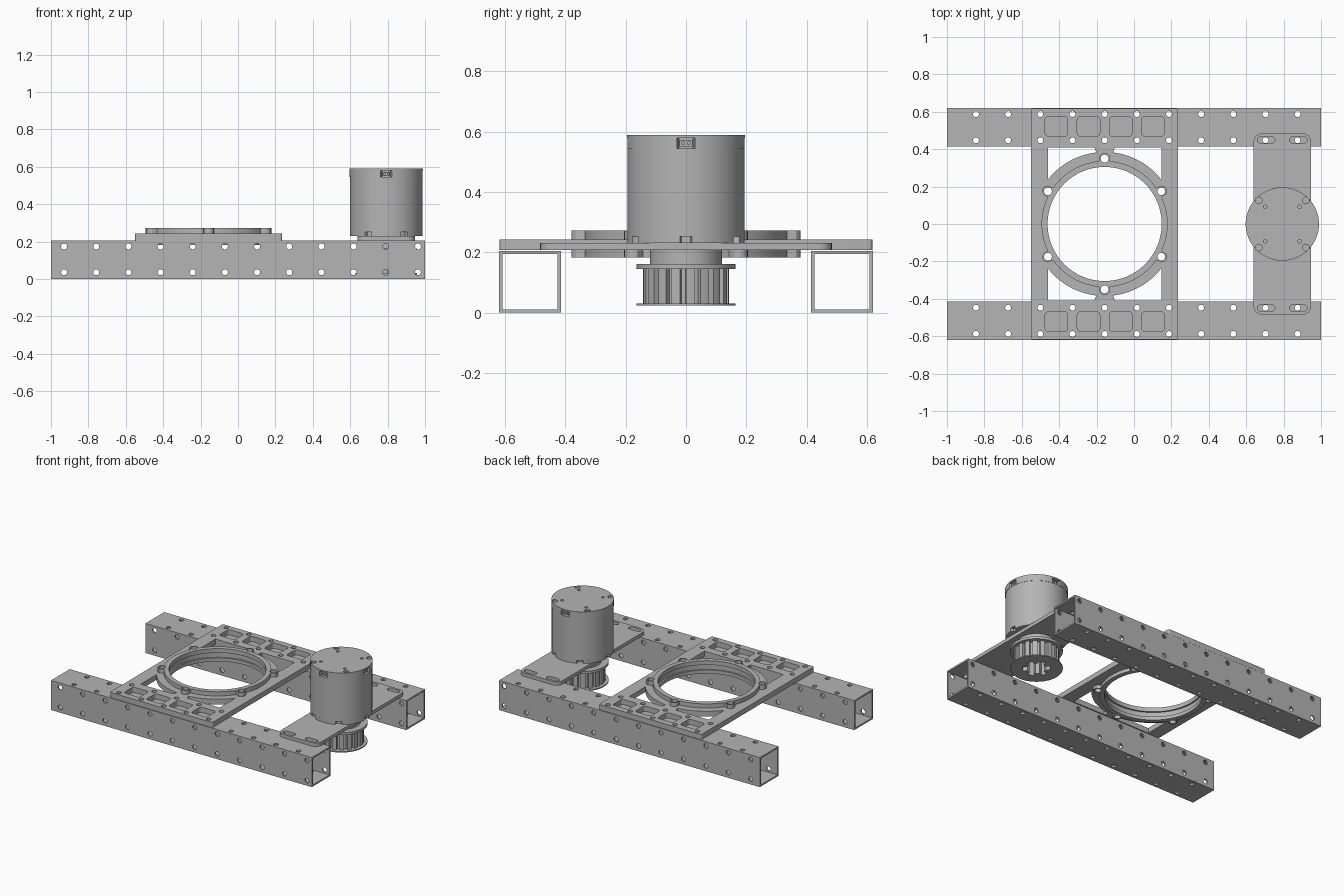
import bpy, bmesh, math
from math import sin, cos, pi, radians

if "Cube" in bpy.data.objects:
    bpy.data.objects.remove(bpy.data.objects["Cube"])

grey = bpy.data.materials.new("machined grey")
grey.use_nodes = True
colour = (0.46, 0.46, 0.46, 1)
grey.diffuse_color = colour
for node in grey.node_tree.nodes:
    if node.type == 'BSDF_PRINCIPLED':
        node.inputs["Base Color"].default_value = colour


# ---- profile helpers: each returns a closed 2D loop ----
def circle(x, y, r, n=24):
    return [(x + r * cos(2 * pi * i / n), y + r * sin(2 * pi * i / n)) for i in range(n)]


def polar(x, y, radius, n=360):
    return [(x + radius(a) * cos(a), y + radius(a) * sin(a))
            for a in (2 * pi * i / n for i in range(n))]


def rect(x, y, w, h):
    return [(x + sx * w / 2, y + sy * h / 2) for sx, sy in ((-1, -1), (1, -1), (1, 1), (-1, 1))]


def rounded(x, y, w, h, r, n=6):
    pts = []
    for k, (sx, sy) in enumerate(((1, 1), (-1, 1), (-1, -1), (1, -1))):
        for i in range(n + 1):
            a = (k + i / n) * pi / 2
            pts.append((x + sx * (w / 2 - r) + r * cos(a), y + sy * (h / 2 - r) + r * sin(a)))
    return pts


def extrude(name, loops, z0, z1, loc=(0, 0, 0), rot=(0, 0, 0)):
    """Extrude an outline (first loop) with holes (other loops) from z0 to z1."""
    curve = bpy.data.curves.new(name, 'CURVE')
    curve.dimensions = '2D'
    curve.fill_mode = 'BOTH'
    curve.extrude = (z1 - z0) / 2
    for loop in loops:
        spline = curve.splines.new('POLY')
        spline.points.add(len(loop) - 1)
        for point, (x, y) in zip(spline.points, loop):
            point.co = (x, y, 0, 1)
        spline.use_cyclic_u = True
    ob = bpy.data.objects.new(name, curve)
    bpy.context.collection.objects.link(ob)
    bpy.ops.object.select_all(action='DESELECT')
    ob.select_set(True)
    bpy.context.view_layer.objects.active = ob
    bpy.ops.object.convert(target='MESH')
    ob = bpy.context.view_layer.objects.active
    bm = bmesh.new()
    bm.from_mesh(ob.data)
    bmesh.ops.remove_doubles(bm, verts=bm.verts, dist=0.00005)
    bmesh.ops.translate(bm, verts=bm.verts, vec=(0, 0, (z0 + z1) / 2))
    bmesh.ops.recalc_face_normals(bm, faces=bm.faces)
    bm.to_mesh(ob.data)
    bm.free()
    ob.data.materials.clear()
    ob.data.materials.append(grey)
    ob.location, ob.rotation_euler = loc, rot
    bpy.ops.object.shade_smooth_by_angle(angle=radians(30))
    return ob


# ---- two square tubes with drilled walls ----
PITCH, WALL, SIZE, HOLE = 0.172, 0.011, 0.205, 0.016
MID = 0.5175
flat_holes = [circle(-0.845 + PITCH * i, s * 0.07, HOLE, 16) for i in range(11) for s in (-1, 1)]
side_holes = [circle(-0.93 + PITCH * i, z, HOLE, 16) for i in range(12) for z in (0.036, 0.174)]
for side, label in ((-1, "front"), (1, "back")):
    for z, part in ((0, "bottom"), (SIZE - WALL, "top")):
        extrude(f"{label}_tube_{part}", [rect(0, 0, 2, SIZE)] + flat_holes,
                z, z + WALL, (0, side * MID, 0))
    for edge, part in ((-1, "front_wall"), (1, "back_wall")):
        y = side * MID + edge * (SIZE - WALL) / 2
        extrude(f"{label}_tube_{part}",
                [rect(0, SIZE / 2, 2, SIZE - 2 * WALL)] + side_holes,
                -WALL / 2, WALL / 2, (0, y, 0), (pi / 2, 0, 0))

# ---- bearing plate: pockets, bolt holes and four corner windows ----
CX, BOLT = -0.157, 0.35
bolts = [circle(BOLT * cos(a), BOLT * sin(a), 0.021)
         for a in (radians(30 + 60 * k) for k in range(6))]


def corner_window(sx, sy):
    rail, spoke, top, r = 0.303, 0.045, 0.41, 0.385
    a0, a1 = math.acos(spoke / r), math.acos(rail / r)
    arc = [(r * cos(a0 + (a1 - a0) * i / 16), r * sin(a0 + (a1 - a0) * i / 16))
           for i in range(17)]
    return [(sx * x, sy * y) for x, y in arc + [(rail, top), (spoke + 0.01, top)]]


plate = [rounded(0, 0, 0.786, 1.236, 0.012), circle(0, 0, 0.316, 96)] + bolts
for sy in (-1, 1):
    plate += [corner_window(sx, sy) for sx in (-1, 1)]
    plate += [rounded((i - 1.5) * PITCH, sy * 0.522, 0.121, 0.105, 0.018) for i in range(4)]
    plate += [circle((i - 2) * PITCH, sy * y, HOLE, 16) for i in range(5) for y in (0.448, 0.588)]
extrude("bearing_plate", plate, 0.207, 0.243, (CX, 0, 0))


# ---- bearing retainers with bolt lobes, above and below the plate ----
def lobed(a):
    off = (a - radians(30) + pi / 6) % (pi / 3) - pi / 6
    reach = 0.03 ** 2 - (BOLT * sin(off)) ** 2
    return max(0.337, BOLT * cos(off) + math.sqrt(reach)) if reach > 0 else 0.337


for name, z0, z1 in (("upper_retainer", 0.243, 0.272), ("lower_retainer", 0.183, 0.207)):
    extrude(name, [polar(0, 0, lobed), circle(0, 0, 0.305, 96)] + bolts, z0, z1, (CX, 0, 0))

# ---- motor plate with adjustment slots ----
MX = 0.793
slots = [rounded(sx * 0.086, sy * 0.449, 0.092, 0.036, 0.0175) for sx in (-1, 1) for sy in (-1, 1)]
extrude("motor_plate", [rounded(0, 0, 0.308, 0.968, 0.045)] + slots, 0.207, 0.231, (MX, 0, 0))


# ---- motor ----
def notched(radius, depth, centres, half):
    """Radius rule with notches around the given angles in degrees."""
    def rule(a):
        deg = math.degrees(a)
        hit = any(abs((deg - c + 180) % 360 - 180) < half for c in centres)
        return radius - depth if hit else radius
    return rule


R = 0.196
ports = (-90, 0, 90)
extrude("motor_foot", [polar(0, 0, notched(R - 0.002, 0.02, range(0, 360, 60), 5.4))],
        0.231, 0.252, (MX, 0, 0))
extrude("motor_body", [circle(0, 0, R - 0.002, 96)], 0.252, 0.545, (MX, 0, 0))
extrude("motor_cap", [polar(0, 0, notched(R, 0.03, ports, 8.4))], 0.545, 0.58, (MX, 0, 0))
screws = [circle(sx * d, sy * d, r, 16) for sx in (-1, 1) for sy in (-1, 1)
          for d, r in ((0.126, 0.018), (0.092, 0.01))]
extrude("motor_lid", [circle(0, 0, R, 96)] + screws, 0.58, 0.59, (MX, 0, 0))

# ---- connector sockets in the motor cap ----
for deg in ports:
    pins = [circle(s * 0.01, 0.562, 0.005, 10) for s in (-1, 1)]
    a = radians(deg)
    extrude(f"connector_{deg % 360}", [rect(0, 0.562, 0.042, 0.022)] + pins, 0.16, 0.184,
            (MX, 0, 0), (pi / 2, 0, a + pi / 2))


# ---- toothed drive pulley ----
def teeth(a):
    phase = (a * 18 / (2 * pi)) % 1
    return 0.143 if phase < 0.62 else 0.122


def splines(a):
    return 0.088 if (a * 6 / (2 * pi)) % 1 < 0.55 else 0.062


bore = polar(0, 0, splines, 120)
extrude("pulley_hub", [circle(0, 0, 0.12, 64)], 0.16, 0.207, (MX, 0, 0))
extrude("pulley_upper_flange", [circle(0, 0, 0.164, 64)], 0.145, 0.162, (MX, 0, 0))
extrude("pulley_teeth", [polar(0, 0, teeth), bore], 0.031, 0.145, (MX, 0, 0))
extrude("pulley_lower_flange", [circle(0, 0, 0.164, 64), bore], 0.024, 0.031, (MX, 0, 0))
